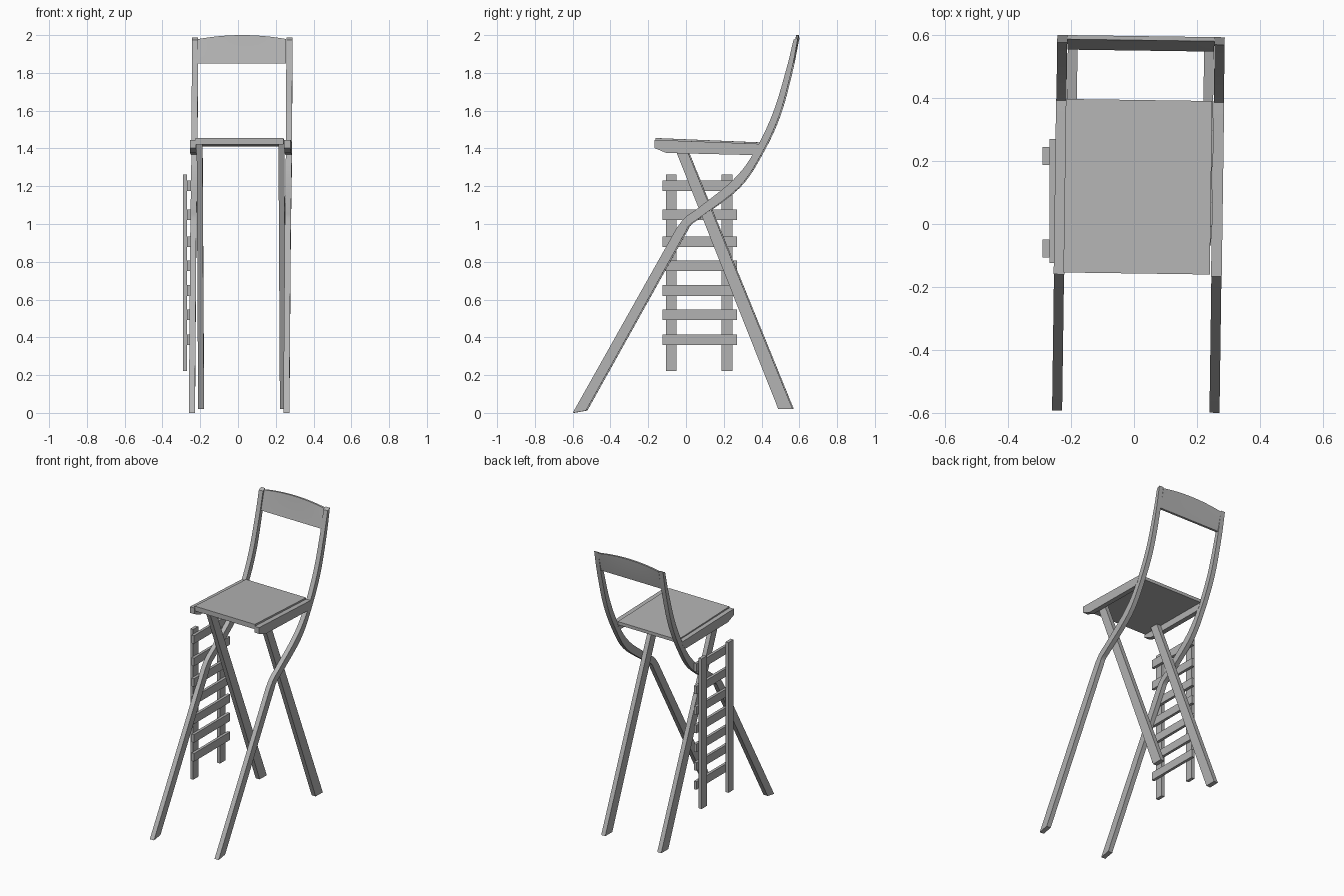
import bpy, bmesh, math
from mathutils import Vector

if "Cube" in bpy.data.objects:
    bpy.data.objects.remove(bpy.data.objects["Cube"])

TWIST = math.radians(-0.8)   # the chair stands very slightly turned
grey = bpy.data.materials.new("dark_grey")
grey.diffuse_color = (0.45, 0.45, 0.45, 1)
grey.use_nodes = True
grey.node_tree.nodes["Principled BSDF"].inputs["Base Color"].default_value = grey.diffuse_color


def solid(name, rings, turn=True, smooth=False):
    """Closed solid lofted through equal rings of points."""
    bm = bmesh.new()
    rings = [[bm.verts.new(p) for p in r] for r in rings]
    n = len(rings[0])
    for r, s in zip(rings, rings[1:]):
        for i in range(n):
            j = (i + 1) % n
            bm.faces.new((r[i], r[j], s[j], s[i]))
    bm.faces.new(rings[0])
    bm.faces.new(rings[-1][::-1])
    bmesh.ops.recalc_face_normals(bm, faces=bm.faces)
    me = bpy.data.meshes.new(name)
    bm.to_mesh(me)
    bm.free()
    me.materials.append(grey)
    ob = bpy.data.objects.new(name, me)
    bpy.context.collection.objects.link(ob)
    if turn:
        ob.rotation_euler.z = TWIST
    if smooth:
        bpy.ops.object.select_all(action='DESELECT')
        ob.select_set(True)
        bpy.context.view_layer.objects.active = ob
        bpy.ops.object.shade_smooth_by_angle(angle=math.radians(30))
    return ob


def ribbon(name, pairs, x0, x1, **kw):
    """Strip of (front, back) edge points in y/z, given thickness in x."""
    return solid(name, [[(x0, *a), (x1, *a), (x1, *b), (x0, *b)] for a, b in pairs], **kw)


def box(name, x, y, z):
    return ribbon(name, [((y[0], z[0]), (y[1], z[0])), ((y[0], z[1]), (y[1], z[1]))],
                  x[0], x[1], turn=False)


def spline(pts, steps=5):
    """Catmull-Rom curve through y/z points."""
    p = [Vector(q) for q in pts]
    p = [2 * p[0] - p[1]] + p + [2 * p[-1] - p[-2]]
    out = []
    for a, b, c, d in zip(p, p[1:], p[2:], p[3:]):
        for k in range(steps):
            t = k / steps
            out.append(0.5 * (2 * b + (c - a) * t + (2 * a - 5 * b + 4 * c - d) * t * t
                              + (3 * b - a - 3 * c + d) * t ** 3))
    return out + [p[-2]]


# Long bent rails: front leg flowing into back post
front = spline([(-0.045, 0.98), (0.0, 1.035), (0.075, 1.09), (0.255, 1.235),
                (0.365, 1.38), (0.465, 1.59), (0.535, 1.82), (0.573, 1.975)])
back = spline([(0.005, 0.965), (0.025, 0.997), (0.085, 1.04), (0.285, 1.195),
               (0.40, 1.365), (0.496, 1.57), (0.562, 1.81), (0.597, 1.987)])
rail = [((-0.596, 0.0), (-0.526, 0.012))] + list(zip(front, back))

# Side rail under the seat, rear leg crossing the bent rail
seat_rail = [((-0.163, 1.445), (-0.163, 1.402)), ((-0.10, 1.443), (-0.10, 1.376)),
             ((0.355, 1.426), (0.355, 1.365)), ((0.394, 1.424), (0.38, 1.385))]
rear_leg = [((0.492, 0.02), (0.568, 0.02)), ((-0.065, 1.425), (-0.005, 1.425))]

for side, c, s in (("left", -0.236, 1), ("right", 0.264, -1)):
    ribbon("bent_rail_" + side, rail, c - 0.016, c + 0.016, smooth=True)
    ribbon("seat_rail_" + side, seat_rail, c - 0.017, c + 0.017)
    ribbon("rear_leg_" + side, rear_leg, c + s * 0.0335 - 0.0155, c + s * 0.0335 + 0.0155)

# Seat panel
ribbon("seat", [((-0.157, 1.455), (-0.157, 1.422)), ((0.394, 1.432), (0.394, 1.41))],
       -0.222, 0.243)

# Backrest with an arched top, set between the posts and leaning with them
N = 16
rings = []
for i in range(N + 1):
    u = i / N
    top = 1.979 + 0.021 * (1 - (2 * u - 1) ** 2)
    rings.append([(-0.219 + 0.466 * u, y, z) for y, z in (
        (0.551, 1.85), (0.568, 1.92), (0.584, top), (0.597, top), (0.584, 1.92), (0.567, 1.85))])
solid("backrest", rings, smooth=True)

# Slatted ladder hanging on the left side
for n, y in enumerate((-0.106, 0.188)):
    box(f"ladder_upright_{n + 1}", (-0.291, -0.269), (y, y + 0.057), (0.223, 1.262))
for n, z in enumerate((0.388, 0.519, 0.648, 0.778, 0.906, 1.048, 1.203)):
    box(f"ladder_slat_{n + 1}", (-0.269, -0.25), (-0.124, 0.27), (z - 0.028, z + 0.028))
